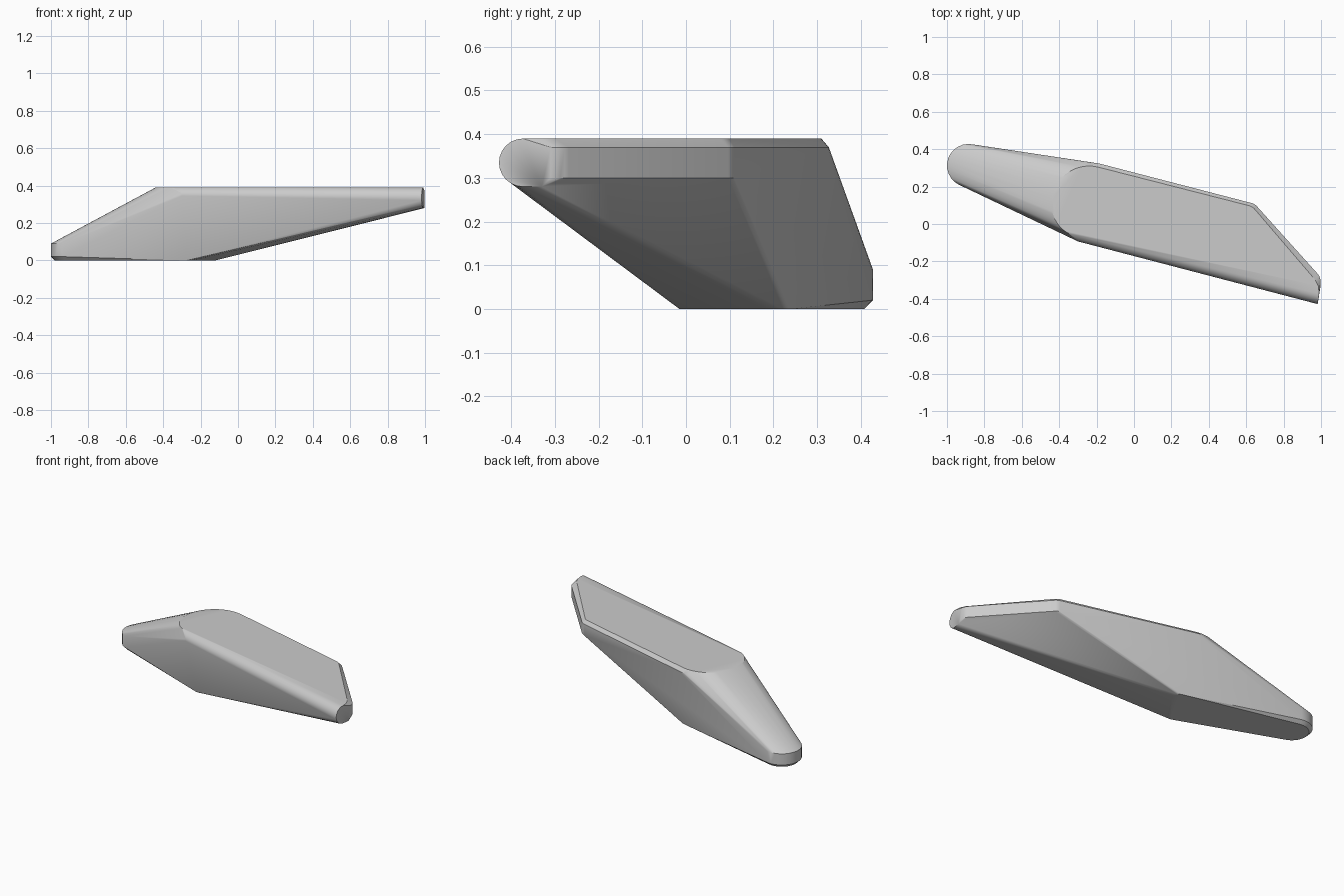
import bpy, bmesh
from math import sin, cos, radians
from mathutils import Vector

cube = bpy.data.objects.get("Cube")
if cube:
    bpy.data.objects.remove(cube, do_unlink=True)

stone = bpy.data.materials.new("plain grey")
stone.use_nodes = True
GREY = (0.6, 0.6, 0.6, 1)
stone.diffuse_color = GREY
stone.node_tree.nodes["Principled BSDF"].inputs["Base Color"].default_value = GREY


def arc(cx, cy, r, start, end, z, steps=12):
    """Horizontal arc of points at height z."""
    angles = [radians(start + (end - start) * i / steps) for i in range(steps + 1)]
    return [Vector((cx + r * cos(a), cy + r * sin(a), z)) for a in angles]


points = []

# Flat top with a rounded shoulder
points += arc(-0.24, 0.11, 0.2, 76, 180, 0.39)
points += arc(-0.27, 0.1, 0.17, 180, 244, 0.39)
points += arc(0.6, 0.04, 0.06, 38, 76, 0.39, 4)
points += [Vector(p) for p in ((0.97, -0.3, 0.39), (0.985, -0.33, 0.39))]

# Upright band behind the chamfered back edge
for z in (0.3, 0.37):
    points += arc(0.61, 0.05, 0.065, 38, 70, z, 4)
    points += arc(0.93, -0.31, 0.068, 0, 38, z, 4)
points += arc(-0.225, 0.13, 0.197, 76, 100, 0.37, 4)

# Rounded front edge, running to the upright end cap
for i in range(13):
    a = radians(90 + 15 * i)
    y = -0.373 + 0.055 * cos(a)
    points.append(Vector((0.99 + (y + 0.373) * 0.15, y, 0.335 + 0.055 * sin(a))))
points.append(Vector((0.998, -0.33, 0.28)))
for i in range(7):
    a = radians(90 + 15 * i)
    points.append(Vector((-0.3, -0.045 + 0.048 * cos(a), 0.345 + 0.045 * sin(a))))

# Low rounded nose with a bevelled foot
for z, r in ((0.09, 0.115), (0.02, 0.115), (0.0, 0.095)):
    points += arc(-0.885, 0.313, r, 78, 244, z)

# Inner end of the flat underside
points += arc(-0.27, 0.035, 0.05, 244, 300, 0, 4)
points += arc(-0.16, 0.2, 0.04, -30, 76, 0, 5)

# Wrap the sections in one hull
bm = bmesh.new()
for p in points:
    bm.verts.new(p)
hull = bmesh.ops.convex_hull(bm, input=bm.verts[:])
loose = [v for v in bm.verts if not v.link_faces]
bmesh.ops.delete(bm, geom=loose, context="VERTS")
bmesh.ops.dissolve_limit(bm, angle_limit=radians(1), verts=bm.verts[:], edges=bm.edges[:])
bmesh.ops.recalc_face_normals(bm, faces=bm.faces[:])

mesh = bpy.data.meshes.new("wedge_body")
bm.to_mesh(mesh)
bm.free()
mesh.materials.append(stone)
body = bpy.data.objects.new("wedge_body", mesh)
bpy.context.collection.objects.link(body)
bpy.context.view_layer.objects.active = body
body.select_set(True)
bpy.ops.object.shade_smooth_by_angle(angle=radians(30))
